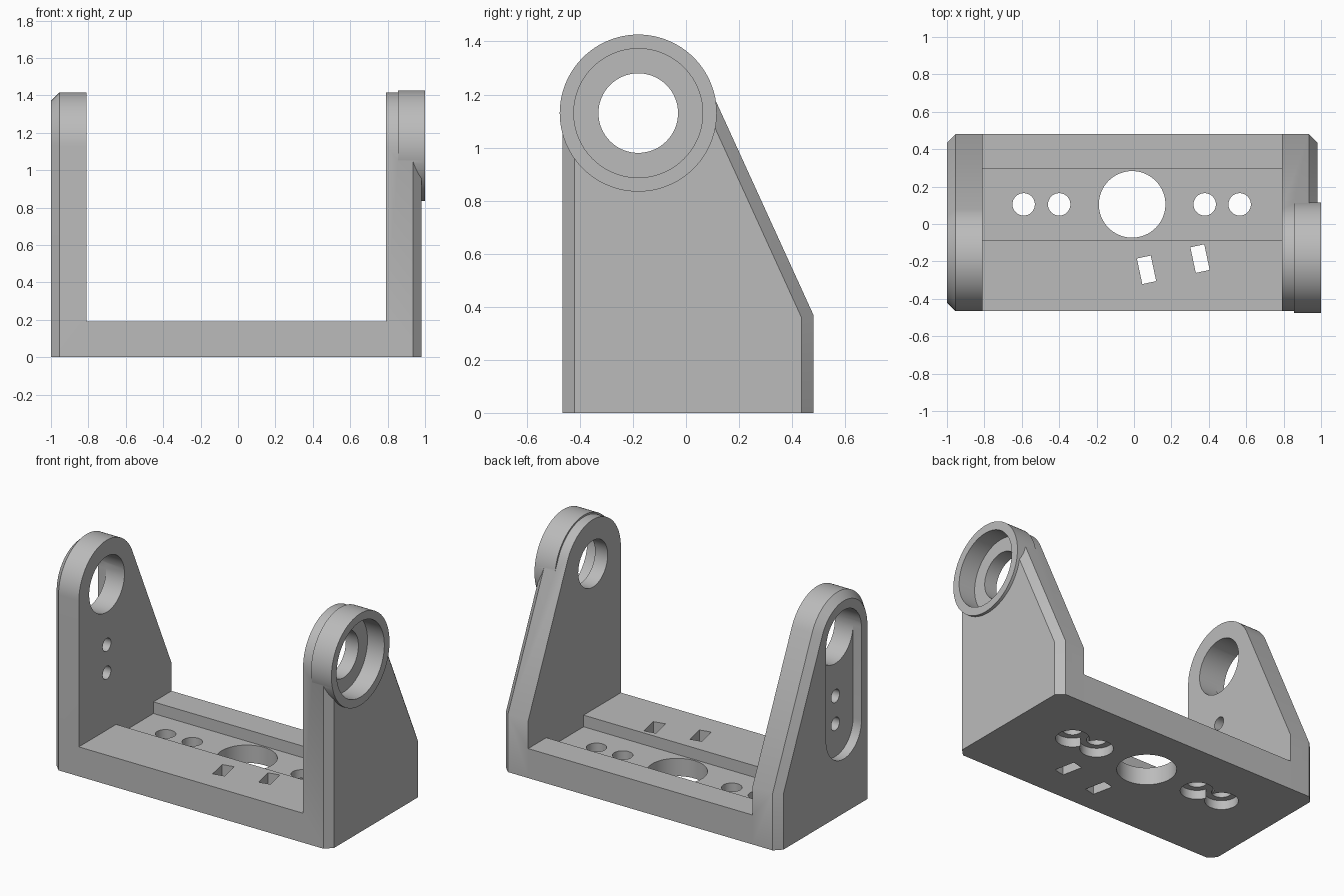
import bpy, bmesh, math
from mathutils import Matrix

if "Cube" in bpy.data.objects:
    bpy.data.objects.remove(bpy.data.objects["Cube"])

grey = bpy.data.materials.new("plain_grey")
grey.diffuse_color = (0.5, 0.5, 0.5, 1)
grey.use_nodes = True
grey.node_tree.nodes["Principled BSDF"].inputs["Base Color"].default_value = grey.diffuse_color

YC, ZC, R = -0.18, 1.13, 0.285      # pivot centre and arm end radius
FRONT, BACK, KNEE = -0.465, 0.48, 0.37
CH = 0.045                          # outer chamfer


def finish(name, bm):
    bmesh.ops.recalc_face_normals(bm, faces=bm.faces)
    me = bpy.data.meshes.new(name)
    bm.to_mesh(me)
    bm.free()
    me.materials.append(grey)
    ob = bpy.data.objects.new(name, me)
    bpy.context.collection.objects.link(ob)
    return ob


def loft(name, sections):
    """Skin (x, [(y, z), ...]) sections of equal length into a closed solid."""
    bm = bmesh.new()
    rings = [[bm.verts.new((x, y, z)) for y, z in pts] for x, pts in sections]
    n = len(rings[0])
    for a, b in zip(rings, rings[1:]):
        for i in range(n):
            j = (i + 1) % n
            bm.faces.new((a[i], a[j], b[j], b[i]))
    bm.faces.new(rings[0])
    bm.faces.new(rings[-1])
    return finish(name, bm)


def box(name, x0, x1, y0, y1, z0, z1, turn=0):
    bm = bmesh.new()
    bmesh.ops.create_cube(bm, size=1)
    m = (Matrix.Translation(((x0 + x1) / 2, (y0 + y1) / 2, (z0 + z1) / 2))
         @ Matrix.Rotation(math.radians(turn), 4, 'Z')
         @ Matrix.Diagonal((x1 - x0, y1 - y0, z1 - z0, 1)))
    bmesh.ops.transform(bm, matrix=m, verts=bm.verts)
    return finish(name, bm)


def cyl(name, axis, a, b, lo, hi, r, seg=64):
    """Cylinder along x (a, b = y, z) or along z (a, b = x, y)."""
    bm = bmesh.new()
    bmesh.ops.create_cone(bm, cap_ends=True, segments=seg, radius1=r, radius2=r, depth=hi - lo)
    mid = (lo + hi) / 2
    if axis == 'x':
        m = Matrix.Translation((mid, a, b)) @ Matrix.Rotation(math.pi / 2, 4, 'Y')
    else:
        m = Matrix.Translation((a, b, mid))
    bmesh.ops.transform(bm, matrix=m, verts=bm.verts)
    return finish(name, bm)


def combine(target, tool, op):
    mod = target.modifiers.new(op, 'BOOLEAN')
    mod.operation, mod.solver, mod.object = op, 'EXACT', tool
    bpy.context.view_layer.objects.active = target
    bpy.ops.object.modifier_apply(modifier=mod.name)
    bpy.data.objects.remove(tool)


# angle of the normal to the sloped rear edge, tangent to the rounded end
dy, dz = BACK - YC, KNEE - ZC
SLOPE = math.atan2(dz, dy) + math.acos(R / math.hypot(dy, dz))


def arm_profile(d):
    """Arm outline in y, z, inset by d everywhere but at the bottom."""
    r, back = R - d, BACK - d
    knee = ZC + (r - math.cos(SLOPE) * (back - YC)) / math.sin(SLOPE)
    pts = [(FRONT + d, 0), (back, 0), (back, knee)]
    for i in range(41):
        t = SLOPE + (math.pi - SLOPE) * i / 40
        pts.append((YC + r * math.cos(t), ZC + r * math.sin(t)))
    return pts


def arm(name, inner, outer):
    step = math.copysign(CH, outer - inner)
    return loft(name, [(inner, arm_profile(0)), (outer - step, arm_profile(0)),
                       (outer, arm_profile(CH))])


# base with a shallow lengthwise channel, joined to both arms and the ring
deck = [(FRONT, 0), (BACK, 0), (BACK, 0.19), (0.295, 0.19), (0.295, 0.115),
        (-0.085, 0.115), (-0.085, 0.19), (FRONT, 0.19)]
bracket = loft("bracket", [(-0.81, deck), (0.79, deck)])
combine(bracket, arm("left_arm", -0.81, -1.0), 'UNION')
combine(bracket, arm("right_arm", 0.79, 0.98), 'UNION')
combine(bracket, cyl("bearing_ring", 'x', YC, ZC, 0.855, 1.0, 0.296, 96), 'UNION')

cutters = [
    # right arm: through hole and bearing seat
    cyl("pivot_hole", 'x', YC, ZC, 0.7, 1.1, 0.15),
    cyl("bearing_seat", 'x', YC, ZC, 0.88, 1.1, 0.243, 96),
    # left arm: large hole and two screw holes
    cyl("left_hole", 'x', YC, ZC, -1.1, -0.7, 0.18),
    cyl("upper_screw_hole", 'x', YC, 0.74, -1.1, -0.7, 0.042, 32),
    cyl("lower_screw_hole", 'x', YC, 0.56, -1.1, -0.7, 0.042, 32),
    # base: large central hole
    cyl("centre_hole", 'z', -0.01, 0.105, -0.1, 0.3, 0.178),
]
# left arm: long rounded pocket on the outside
slot = [(YC + 0.18 * math.cos(t), z + 0.18 * math.sin(t))
        for z, start in ((ZC, 0), (0.53, math.pi))
        for t in (start + math.pi * i / 32 for i in range(33))]
cutters.append(loft("pocket", [(-1.1, slot), (-0.94, slot)]))
# base: screw holes, counterbored from below
for x in (-0.59, -0.40, 0.378, 0.565):
    cutters.append(cyl("base_hole", 'z', x, 0.105, -0.1, 0.3, 0.06, 32))
    cutters.append(cyl("counterbore", 'z', x, 0.105, -0.1, 0.06, 0.1, 48))
# base: two tilted strap slots
for x, y in ((0.067, -0.245), (0.353, -0.185)):
    cutters.append(box("strap_slot", x - 0.038, x + 0.038, y - 0.07, y + 0.07, -0.1, 0.3, 12))
for c in cutters:
    combine(bracket, c, 'DIFFERENCE')

bpy.ops.object.select_all(action='DESELECT')
bracket.select_set(True)
bpy.context.view_layer.objects.active = bracket
bpy.ops.object.shade_smooth_by_angle(angle=math.radians(30))
